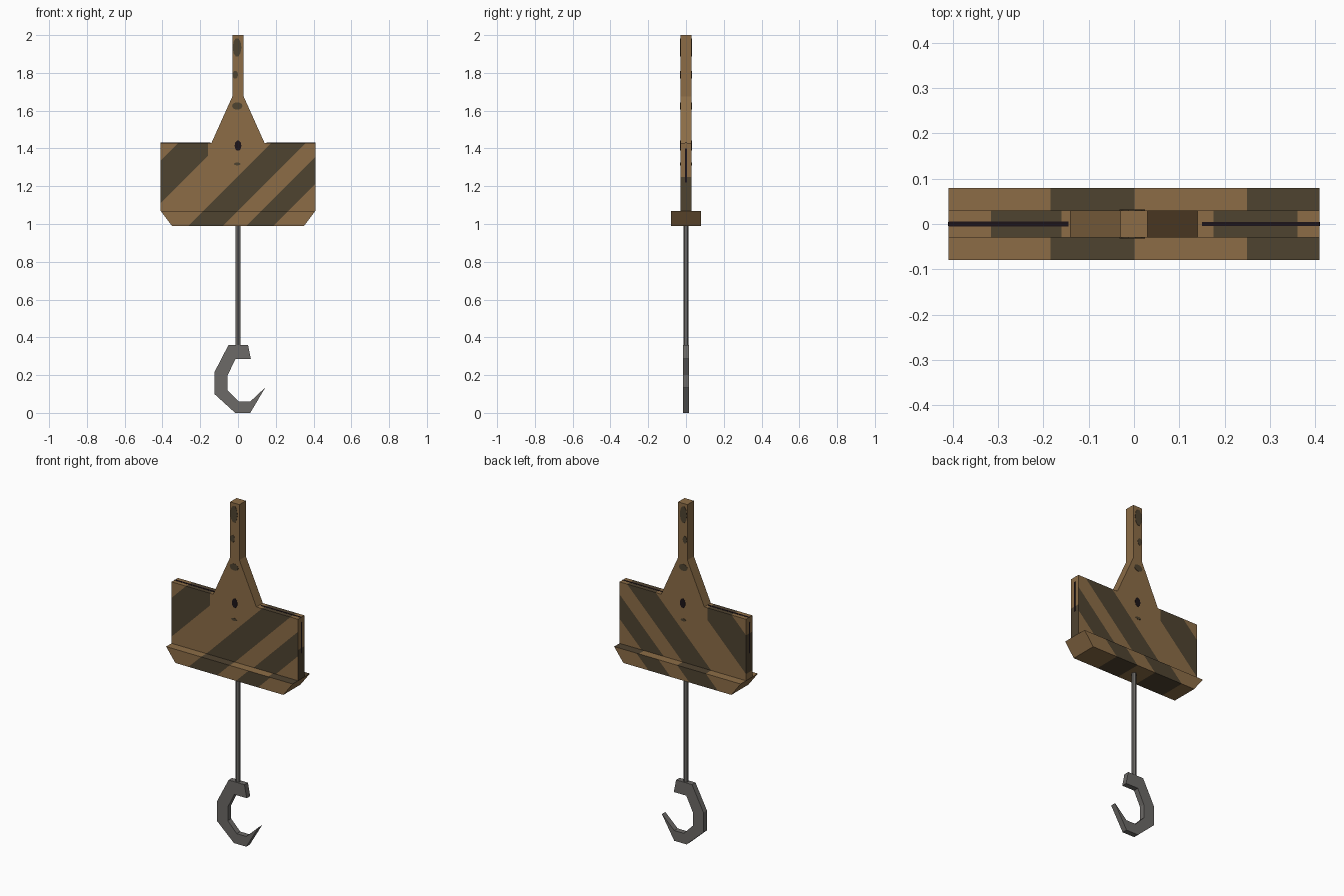
import bpy, bmesh, math
from mathutils import Vector

if "Cube" in bpy.data.objects:
    bpy.data.objects.remove(bpy.data.objects["Cube"])


def material(name, rgb):
    m = bpy.data.materials.new(name)
    m.diffuse_color = (*rgb, 1)
    m.use_nodes = True
    m.node_tree.nodes["Principled BSDF"].inputs["Base Color"].default_value = m.diffuse_color
    return m


TAN = material("tan paint", (0.262, 0.152, 0.062))
BROWN = material("dark brown paint", (0.078, 0.056, 0.030))
GREY = material("grey steel", (0.150, 0.143, 0.135))
BLACK = material("near black", (0.012, 0.007, 0.009))

# Diagonal camouflage bands as ranges of (x - z)
BANDS = [(-1.746, -1.519), (-1.254, -1.069), (-0.947, -0.804)]


def prism(name, pts, half, mats):
    """Extrude an xz profile from y=-half to y=+half."""
    bm = bmesh.new()
    face = bm.faces.new([bm.verts.new((x, -half, z)) for x, z in pts])
    ext = bmesh.ops.extrude_face_region(bm, geom=[face])
    moved = [v for v in ext["geom"] if isinstance(v, bmesh.types.BMVert)]
    bmesh.ops.translate(bm, verts=moved, vec=(0, 2 * half, 0))
    bmesh.ops.recalc_face_normals(bm, faces=bm.faces[:])
    me = bpy.data.meshes.new(name)
    bm.to_mesh(me)
    bm.free()
    for m in mats:
        me.materials.append(m)
    ob = bpy.data.objects.new(name, me)
    bpy.context.collection.objects.link(ob)
    return ob


def cut(bm, co, no):
    bmesh.ops.bisect_plane(bm, geom=bm.verts[:] + bm.edges[:] + bm.faces[:],
                           plane_co=co, plane_no=no)


def paint(ob, extra_cuts, rule):
    """Cut faces along the band edges, then choose the colour by rule."""
    bm = bmesh.new()
    bm.from_mesh(ob.data)
    for d in (d for band in BANDS for d in band):
        cut(bm, (d, 0, 0), (1, 0, -1))
    for co, no in extra_cuts:
        cut(bm, co, no)
    for f in bm.faces:
        c = f.calc_center_median()
        banded = any(a < c.x - c.z < b for a, b in BANDS)
        f.material_index = int(rule(c, f.normal, banded))
    bm.to_mesh(ob.data)
    bm.free()


# Main plate
plate = prism("main_plate", [(-0.41, 1.07), (0.41, 1.07), (0.41, 1.43), (-0.41, 1.43)],
              0.03, [TAN, BROWN])


def plate_rule(c, n, banded):
    if n.x > 0.9:
        return c.z < 1.25
    return banded and not (c.x > -0.16 and c.x - c.z < -1.5)


paint(plate, [((-0.16, 0, 0), (1, 0, 0)), ((0, 0, 1.25), (0, 0, 1))], plate_rule)

# Wide lower beam with sloped ends
beam = prism("lower_beam", [(-0.35, 0.99), (0.35, 0.99), (0.41, 1.07), (-0.41, 1.07)],
             0.08, [TAN, BROWN])


def beam_rule(c, n, banded):
    if n.z > 0.9:
        return -0.21 < c.x < 0.02 or c.x > 0.25
    return banded


paint(beam, [((0.25, 0, 0), (1, 0, 0))], beam_rule)

# Tapered gusset and square neck
prism("gusset_neck", [(-0.14, 1.43), (0.14, 1.43), (0.03, 1.675), (0.03, 2.0),
                      (-0.03, 2.0), (-0.03, 1.675)], 0.03, [TAN])


# Painted spots that show on front and back
def spot(name, x, z, rx, rz, mat):
    ring = [(x + rx * math.cos(i * math.tau / 10), z + rz * math.sin(i * math.tau / 10))
            for i in range(10)]
    prism(name, ring, 0.0315, [mat])


spot("neck_spot_upper", -0.005, 1.935, 0.023, 0.05, BROWN)
spot("neck_spot_lower", -0.014, 1.79, 0.014, 0.022, BROWN)
spot("gusset_spot", -0.004, 1.625, 0.028, 0.02, BROWN)
spot("centre_spot", 0.0, 1.415, 0.018, 0.028, BLACK)
spot("centre_mark", -0.004, 1.318, 0.018, 0.008, BROWN)


# Thin dark seams along the plate top and ends
def strip(name, x0, x1, z0, z1, half):
    prism(name, [(x0, z0), (x1, z0), (x1, z1), (x0, z1)], half, [BLACK])


for side, s in (("left", -1), ("right", 1)):
    a, b = sorted((s * 0.41, s * 0.409))
    strip(side + "_end_seam", a - 0.001, b + 0.001, 1.22, 1.40, 0.004)
strip("left_top_seam", -0.41, -0.145, 1.428, 1.4315, 0.005)
strip("right_top_seam", 0.15, 0.41, 1.428, 1.4315, 0.004)

# Hanging rod
bm = bmesh.new()
bmesh.ops.create_cone(bm, segments=6, radius1=0.014, radius2=0.014, depth=0.67, cap_ends=True)
bmesh.ops.translate(bm, verts=bm.verts[:], vec=Vector((0, 0, 0.675)))
me = bpy.data.meshes.new("hanging_rod")
bm.to_mesh(me)
bm.free()
me.materials.append(GREY)
bpy.context.collection.objects.link(bpy.data.objects.new("hanging_rod", me))

# Faceted hook
prism("hook", [(-0.05, 0.36), (0.053, 0.36), (0.068, 0.285), (-0.013, 0.285),
               (-0.055, 0.20), (-0.055, 0.12), (0.003, 0.06), (0.065, 0.06),
               (0.145, 0.135), (0.065, 0.0), (-0.015, 0.0), (-0.125, 0.10),
               (-0.125, 0.215)], 0.016, [GREY])
